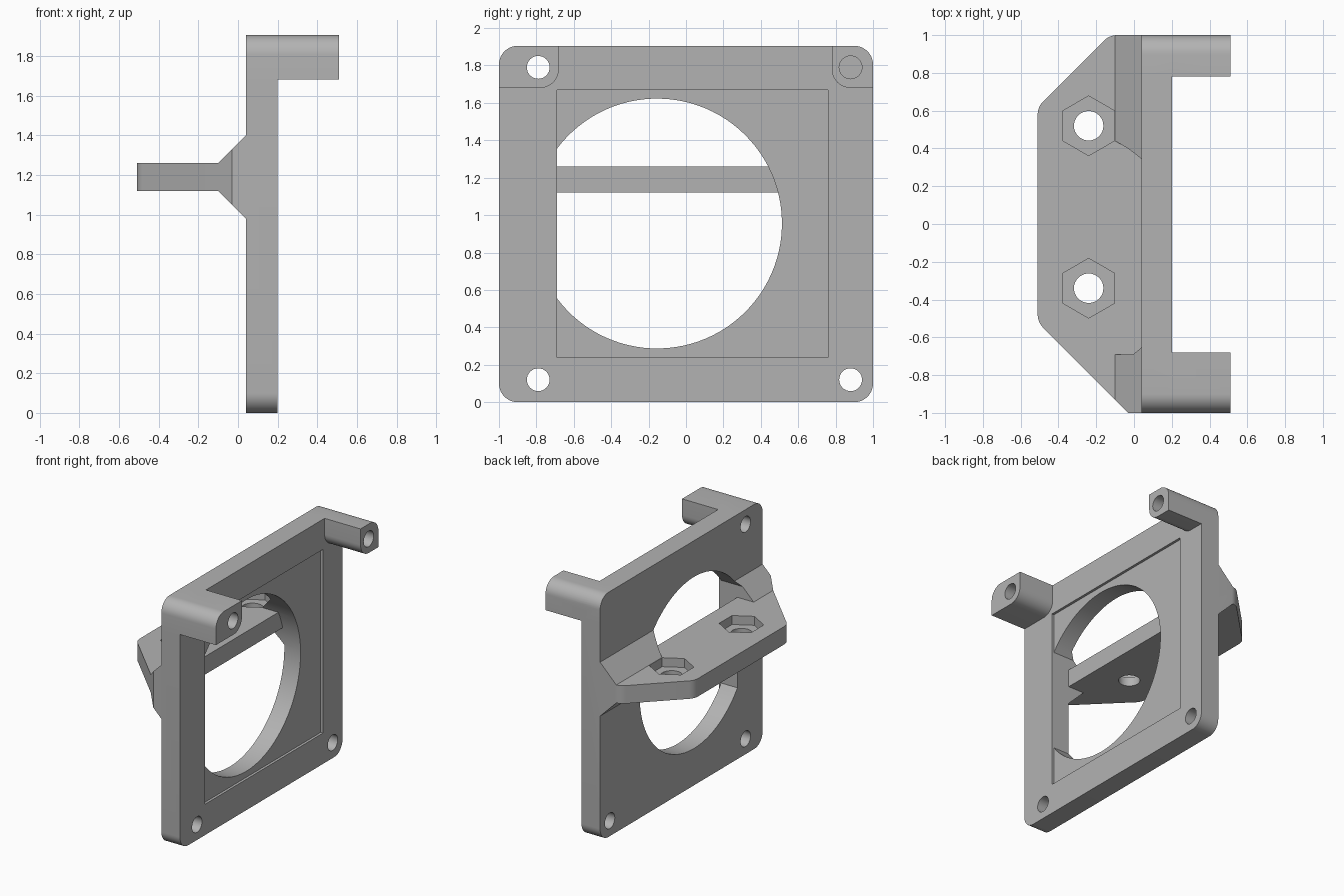
import bpy
import bmesh
import math
from mathutils import Vector

cube = bpy.data.objects.get("Cube")
if cube:
    bpy.data.objects.remove(cube, do_unlink=True)

grey = bpy.data.materials.new("plain grey")
grey.use_nodes = True
COLOR = (0.45, 0.45, 0.45, 1)
grey.diffuse_color = COLOR
grey.node_tree.nodes["Principled BSDF"].inputs["Base Color"].default_value = COLOR


def fillet(corners, steps=10):
    """Outline from (a, b, radius) corners, rounding each by its radius."""
    out = []
    n = len(corners)
    for i, (a, b, r) in enumerate(corners):
        p = Vector((a, b))
        if r == 0:
            out.append(p)
            continue
        u = (Vector(corners[i - 1][:2]) - p).normalized()
        v = (Vector(corners[(i + 1) % n][:2]) - p).normalized()
        half = u.angle(v) / 2
        center = p + (u + v).normalized() * (r / math.sin(half))
        start = p + u * (r / math.tan(half)) - center
        sweep = start.angle_signed(p + v * (r / math.tan(half)) - center)
        for k in range(steps + 1):
            t = -sweep * k / steps
            c, s = math.cos(t), math.sin(t)
            out.append(center + Vector((start.x * c - start.y * s,
                                        start.x * s + start.y * c)))
    return out


def arc(a, b, r, count, start=0.0, end=None):
    """Full circle, or an arc closed by its chord."""
    full = end is None
    span = 2 * math.pi if full else end - start
    steps = count if full else count - 1
    return [Vector((a + r * math.cos(start + span * k / steps),
                    b + r * math.sin(start + span * k / steps)))
            for k in range(count)]


def prism(name, outline, axis, lo, hi):
    """Extrude a 2D outline along one axis."""
    place = {"x": lambda p, d: (d, p[0], p[1]),
             "y": lambda p, d: (p[0], d, p[1]),
             "z": lambda p, d: (p[0], p[1], d)}[axis]
    bm = bmesh.new()
    bottom = [bm.verts.new(place(p, lo)) for p in outline]
    top = [bm.verts.new(place(p, hi)) for p in outline]
    bm.faces.new(bottom)
    bm.faces.new(top)
    n = len(outline)
    for i in range(n):
        j = (i + 1) % n
        bm.faces.new((bottom[i], bottom[j], top[j], top[i]))
    bmesh.ops.recalc_face_normals(bm, faces=bm.faces)
    mesh = bpy.data.meshes.new(name)
    bm.to_mesh(mesh)
    bm.free()
    mesh.materials.append(grey)
    obj = bpy.data.objects.new(name, mesh)
    bpy.context.collection.objects.link(obj)
    return obj


def combine(target, tool, operation):
    """Apply a boolean and discard the tool."""
    mod = target.modifiers.new(tool.name, "BOOLEAN")
    mod.object = tool
    mod.operation = operation
    mod.solver = "EXACT"
    bpy.context.view_layer.objects.active = target
    bpy.ops.object.modifier_apply(modifier=mod.name)
    bpy.data.objects.remove(tool, do_unlink=True)


def box(y0, y1, z0, z1):
    return [(y0, z0), (y1, z0), (y1, z1), (y0, z1)]


BACK, FACE, TIP = 0.04, 0.2, 0.51
TOP = 1.905
R = 0.1
SHELF_LOW, SHELF_HIGH = 1.12, 1.26

# Square frame plate with rounded corners
frame = prism("mounting_frame", fillet([(a, b, R) for a, b in box(-1, 1, 0, TOP)]),
              "x", BACK, FACE)

# Shallow square recess in the face
combine(frame, prism("recess", box(-0.69, 0.76, 0.24, 1.67), "x", FACE - 0.02, 0.4),
        "DIFFERENCE")

# Corner arms at the top
for side, inner in ((-1, -0.68), (1, 0.78)):
    arm = fillet([(side, 1.68, 0), (inner, 1.68, R), (inner, TOP, 0), (side, TOP, R)])
    combine(frame, prism("arm", arm, "x", BACK, TIP), "UNION")

# Shelf outline with chamfered, eased corners
shelf_outline = fillet([(BACK, -1, 0), (-0.03, -1, 0), (-0.51, -0.52, R),
                        (-0.51, 0.62, R), (-0.13, 1, R), (BACK, 1, 0)])

# Sloped gusset behind the frame, trimmed to the shelf outline
gusset = prism("gusset", [(-0.1, SHELF_LOW), (-0.1, SHELF_HIGH), (BACK, 1.4), (BACK, 0.98)],
               "y", -1.1, 1.1)
combine(gusset, prism("trim", shelf_outline, "z", 0.8, 1.6), "INTERSECT")
combine(frame, gusset, "UNION")

# Large round opening with one flat side
limit = math.acos(-0.535 / 0.668)
opening = arc(-0.155, 0.955, 0.668, 80, -limit, limit)
combine(frame, prism("opening", opening, "x", -0.3, 0.4), "DIFFERENCE")

# Shelf across the opening
combine(frame, prism("shelf", shelf_outline, "z", SHELF_LOW, SHELF_HIGH), "UNION")

# Screw holes; the last one is blind
for y, z, depth in ((-0.79, 0.12, 0), (0.88, 0.12, 0), (-0.79, 1.79, 0), (0.88, 1.79, 0.1)):
    combine(frame, prism("screw_hole", arc(y, z, 0.061, 32), "x", depth, 0.7), "DIFFERENCE")

# Hexagonal nut pockets with through holes in the shelf
for y in (0.52, -0.34):
    hexagon = arc(-0.24, y, 0.158, 6, math.pi / 6, math.pi / 6 + math.pi * 5 / 3)
    combine(frame, prism("nut_pocket", hexagon, "z", 1.19, 1.3), "DIFFERENCE")
    combine(frame, prism("bolt_hole", arc(-0.24, y, 0.078, 32), "z", 1, 1.5), "DIFFERENCE")

bpy.ops.object.select_all(action="DESELECT")
frame.select_set(True)
bpy.context.view_layer.objects.active = frame
bpy.ops.object.shade_smooth_by_angle(angle=math.radians(25))
